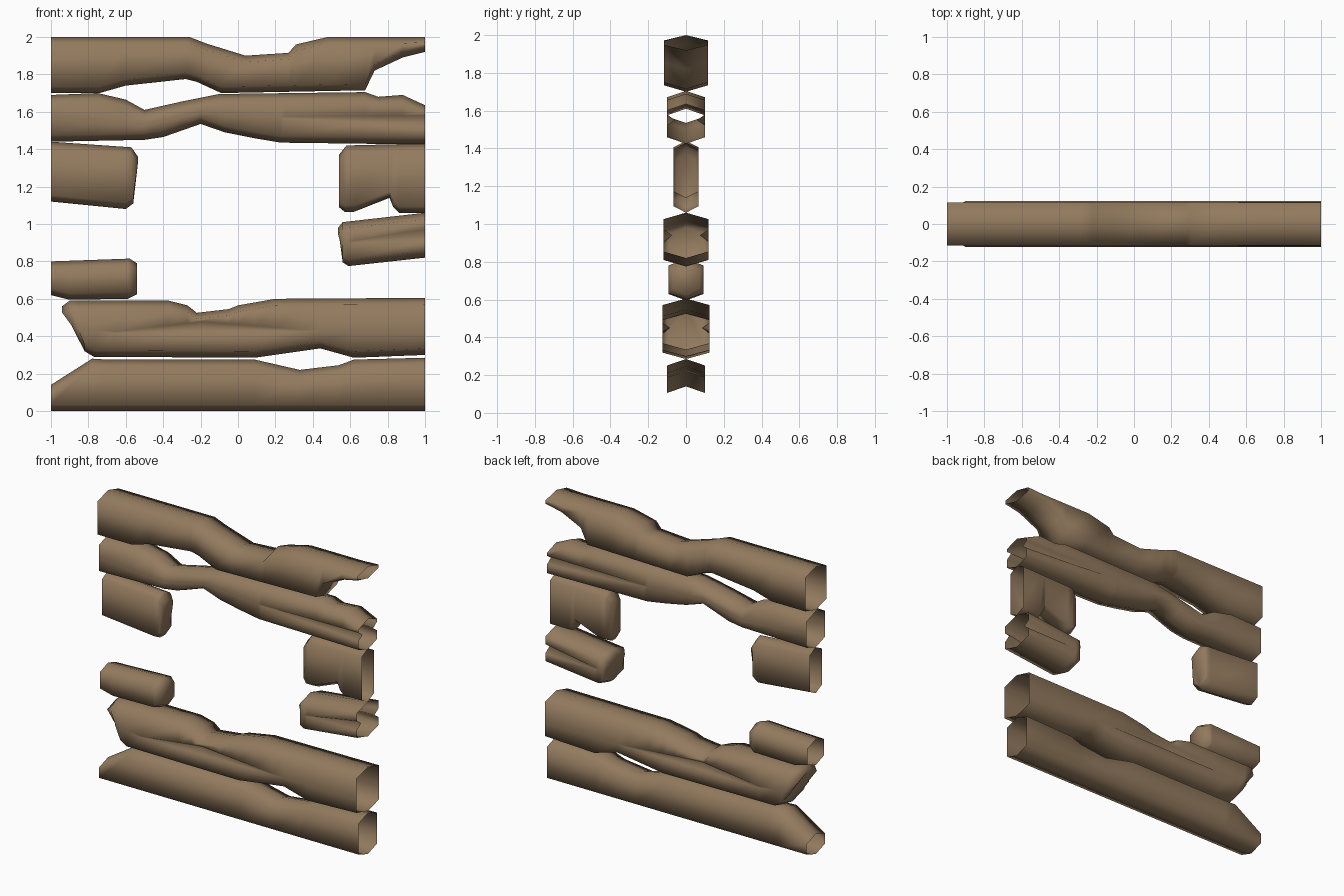
import bpy, bmesh

if "Cube" in bpy.data.objects:
    bpy.data.objects.remove(bpy.data.objects["Cube"])

wood = bpy.data.materials.new("weathered_wood")
wood.diffuse_color = (0.29, 0.195, 0.112, 1)
wood.use_nodes = True
wood.node_tree.nodes["Principled BSDF"].inputs["Base Color"].default_value = wood.diffuse_color


def sample(pts, x):
    """Height of a polyline at x, held constant past its ends; also the clamped x."""
    if x <= pts[0][0]:
        return pts[0]
    for (x0, z0), (x1, z1) in zip(pts, pts[1:]):
        if x <= x1:
            return x, z0 + (z1 - z0) * (x - x0) / (x1 - x0)
    return pts[-1]


def plank(name, top, bottom, w, closed="", groove=None):
    """Hollow six-sided beam between a top and a bottom outline.
    groove = outline points (x, z, depth) of a crack on both broad sides."""
    xs = {p[0] for p in top + bottom}
    if groove:
        xs |= {g[0] for g in groove}
    xs = sorted(xs)
    bm = bmesh.new()
    rings = []
    for i, x in enumerate(xs):
        (xt, zt), (xb, zb) = sample(top, x), sample(bottom, x)
        c = min(0.034, 0.35 * (zt - zb))
        tip = (i == 0 and "L" in closed) or (i == len(xs) - 1 and "R" in closed)
        hw = w * (0.78 if tip else 1)
        side = [(xt, hw, zt - c)]
        if groove:
            gx = [(g[0], g[1]) for g in groove]
            gd = [(g[0], g[2]) for g in groove]
            z, d = sample(gx, x)[1], sample(gd, x)[1]
            t = (z - zb) / (zt - zb)
            xm = xb + (xt - xb) * t
            h = 0.004 + d * 0.6
            side += [(xm, hw, z + h), (xm, hw - d, z), (xm, hw, z - h)]
        side.append((xb, hw, zb + c))
        loop = [(xt, 0, zt)] + side + [(xb, 0, zb)]
        loop += [(a, -b, e) for a, b, e in reversed(side)]
        rings.append([bm.verts.new(p) for p in loop])
    n = len(rings[0])
    for a, b in zip(rings, rings[1:]):
        for k in range(n):
            j = (k + 1) % n
            bm.faces.new((a[k], a[j], b[j], b[k]))
    # only the ends inside the wall are capped, the outer ends stay open
    if "L" in closed:
        bm.faces.new(list(reversed(rings[0])))
    if "R" in closed:
        bm.faces.new(rings[-1])
    bmesh.ops.remove_doubles(bm, verts=bm.verts, dist=0.0005)
    bmesh.ops.recalc_face_normals(bm, faces=bm.faces)
    # make sure the open tube faces outward
    out = sum(f.normal.y * f.calc_center_median().y * f.calc_area() for f in bm.faces)
    if out < 0:
        bmesh.ops.reverse_faces(bm, faces=bm.faces)
    for f in bm.faces:
        f.smooth = True
    me = bpy.data.meshes.new(name)
    bm.to_mesh(me)
    bm.free()
    me.materials.append(wood)
    bpy.context.collection.objects.link(bpy.data.objects.new(name, me))


# Full-width planks below the window
plank("bottom_plank",
      [(-1, .14), (-.78, .28), (-.7, .275), (.09, .275), (.33, .22), (.54, .245), (.62, .275), (1, .285)],
      [(-1, 0), (1, 0)], .10)
plank("sill_plank",
      [(-.94, .56), (-.9, .59), (-.37, .59), (-.27, .565), (-.22, .525), (-.05, .545), (0, .565), (.2, .6), (1, .605)],
      [(-.82, .32), (-.77, .29), (.09, .285), (.44, .335), (.62, .285), (1, .3)], .124, "L",
      [(-.85, .44, 0), (-.65, .42, 0), (-.2, .45, .04), (.35, .43, 0), (1, .43, 0)])

# Short planks left of the window
plank("left_lower_stub",
      [(-1, .80), (-.58, .815), (-.54, .79)],
      [(-1, .62), (-.9, .595), (-.59, .6), (-.54, .625)], .092, "R")
plank("left_upper_stub",
      [(-1, 1.44), (-.57, 1.41), (-.535, 1.36)],
      [(-1, 1.12), (-.6, 1.08), (-.56, 1.11)], .066, "R")

# Short planks right of the window
plank("right_lower_stub",
      [(.535, .98), (.56, 1.01), (1, 1.06)],
      [(.56, .795), (.59, .775), (1, .82)], .118, "L",
      [(.535, .9, 0), (.62, .905, 0), (1, .94, .045)])
plank("right_upper_stub",
      [(.54, 1.37), (.58, 1.42), (1, 1.43)],
      [(.54, 1.09), (.57, 1.065), (.62, 1.065), (.81, 1.14), (.83, 1.09), (.86, 1.06), (1, 1.06)], .066, "L")

# Full-width planks above the window
plank("lintel_plank",
      [(-1, 1.69), (-.75, 1.7), (-.6, 1.665), (-.5, 1.61), (-.3, 1.655), (-.1, 1.695), (.68, 1.705), (.75, 1.68), (.88, 1.69), (1, 1.635)],
      [(-1, 1.44), (-.5, 1.45), (-.4, 1.465), (-.2, 1.535), (-.07, 1.49), (.08, 1.46), (.23, 1.435), (1, 1.425)], .10, "",
      [(-1, 1.57, 0), (-.5, 1.53, 0), (-.2, 1.6, 0), (.25, 1.57, 0), (1, 1.55, .042)])
plank("top_plank",
      [(-1, 2), (-.26, 2), (-.17, 1.965), (.04, 1.9), (.27, 1.915), (.31, 1.96), (.48, 2), (1, 2)],
      [(-1, 1.7), (-.74, 1.7), (-.6, 1.74), (-.28, 1.775), (-.22, 1.76), (-.09, 1.7), (.68, 1.715), (.73, 1.82), (.88, 1.89), (1, 1.92)], .116)
